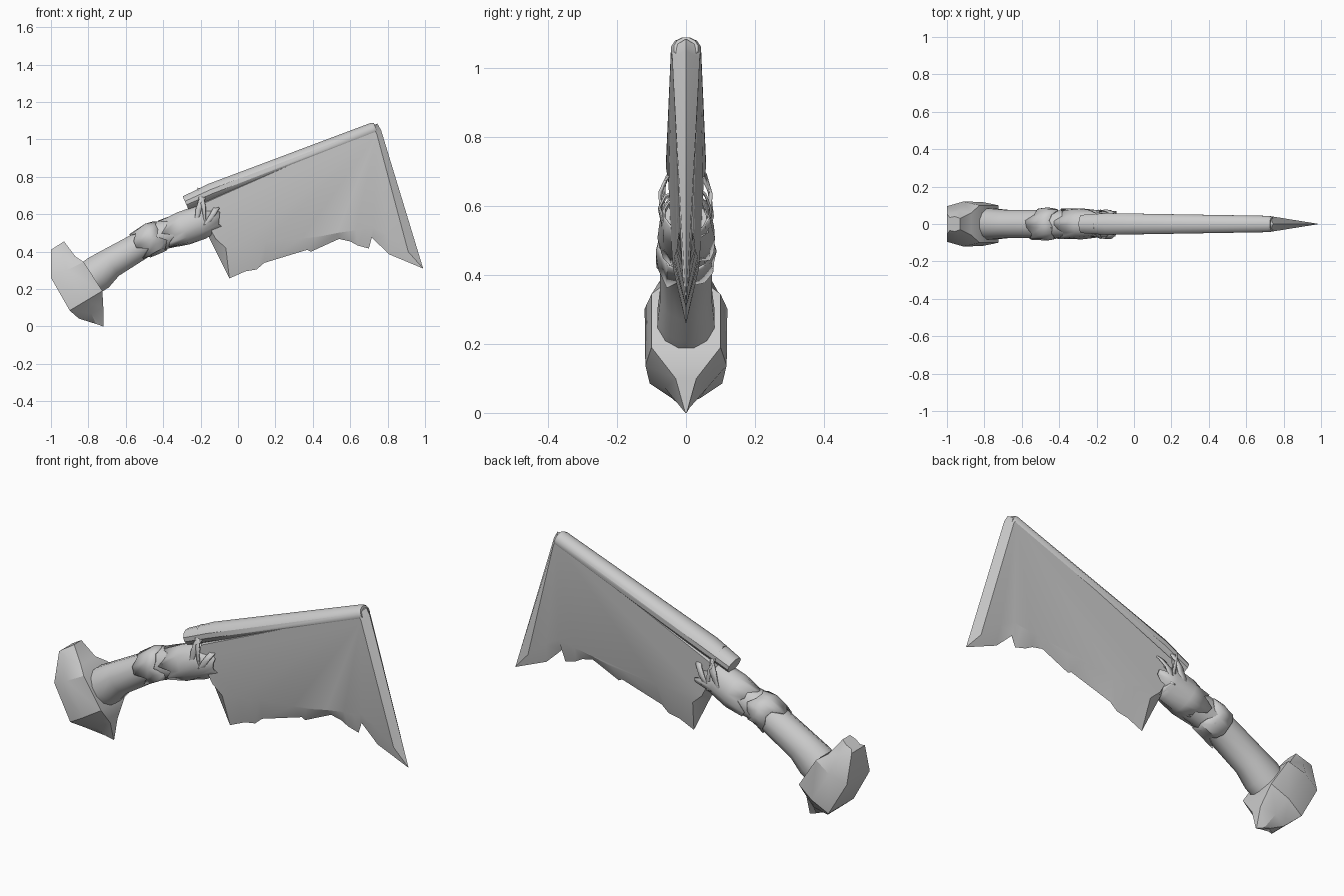
import bpy, bmesh, math, random
from mathutils import Vector

if "Cube" in bpy.data.objects:
    bpy.data.objects.remove(bpy.data.objects["Cube"])

random.seed(4)


def make(name, verts, faces, angle=35, thick=0):
    """Mesh object with consistent normals and sharp edges kept."""
    mesh = bpy.data.meshes.new(name)
    mesh.from_pydata([tuple(v) for v in verts], [], faces)
    bm = bmesh.new()
    bm.from_mesh(mesh)
    bmesh.ops.remove_doubles(bm, verts=bm.verts, dist=0.0005)
    bmesh.ops.recalc_face_normals(bm, faces=bm.faces)
    bm.to_mesh(mesh)
    bm.free()
    mesh.shade_smooth()
    mesh.set_sharp_from_angle(angle=math.radians(angle))
    obj = bpy.data.objects.new(name, mesh)
    bpy.context.collection.objects.link(obj)
    if thick:
        mod = obj.modifiers.new("thickness", 'SOLIDIFY')
        mod.thickness = thick
    return obj


def tube(name, path, sides, cap=True, ragged=0.0, jitter=0.0, angle=35, thick=0):
    """Loft ellipses along a path of (x, z, radius in plane, radius in y)."""
    verts, faces = [], []
    n = len(path)
    for i, (x, z, rp, ry) in enumerate(path):
        a, b = path[max(i - 1, 0)], path[min(i + 1, n - 1)]
        along = Vector((b[0] - a[0], 0, b[1] - a[1])).normalized()
        up = Vector((-along.z, 0, along.x))
        for k in range(sides):
            t = 2 * math.pi * (k + 0.5) / sides
            s = 1 + random.uniform(-jitter, jitter)
            p = Vector((x, 0, z)) + up * (rp * s * math.cos(t)) + Vector((0, ry * s * math.sin(t), 0))
            if ragged and i in (0, n - 1):
                p += along * random.uniform(-ragged, ragged)
            verts.append(p)
    for i in range(n - 1):
        for k in range(sides):
            j = (k + 1) % sides
            faces.append((i * sides + k, i * sides + j, (i + 1) * sides + j, (i + 1) * sides + k))
    if cap:
        faces += [tuple(range(sides)), tuple(range((n - 1) * sides, n * sides))]
    return make(name, verts, faces, angle, thick)


# Blade: flat sides (inner outline) bevelled to a chipped cutting edge (outer outline)
outer = [(-.20, .66), (-.215, .60), (-.147, .46), (-.046, .257), (.04, .295), (.10, .305), (.14, .34),
         (.37, .41), (.39, .40), (.54, .468), (.60, .455), (.64, .433), (.70, .417), (.715, .475),
         (.81, .385), (.99, .31), (.765, 1.05), (.745, 1.085)]
inner = [(-.18, .66), (-.19, .60), (-.12, .47), (-.065, .42), (.02, .44), (.09, .44), (.15, .455),
         (.34, .47), (.41, .475), (.53, .50), (.60, .51), (.63, .515), (.68, .52), (.725, .53),
         (.80, .49), (.91, .40), (.742, 1.03), (.725, 1.06)]


def half_thickness(x, z):
    return .05 - .012 * x - .04 * (.72 + .39 * (x + .13) - z)


n = len(outer)
verts = [(x, 0, z) for x, z in outer]
verts += [(x, -half_thickness(x, z), z) for x, z in inner]
verts += [(x, half_thickness(x, z), z) for x, z in inner]
faces = [tuple(range(n, 2 * n)), tuple(range(2 * n, 3 * n))]
for side in (n, 2 * n):
    faces += [(i, (i + 1) % n, side + (i + 1) % n, side + i) for i in range(n)]
make("blade", verts, faces, 25)

# Rounded spine along the back of the blade
tube("blade_spine", [(-.28, .66, .040, .050), (-.14, .722, .046, .060),
                     (.725, 1.053, .040, .045), (.738, 1.058, .034, .036)], 12)

# Grip, flared a little at the pommel
tube("handle", [(-.86, .20, .085, .085), (-.75, .285, .10, .085), (-.68, .34, .084, .078),
                (-.50, .445, .076, .078), (-.42, .485, .080, .076), (-.33, .505, .080, .074),
                (-.24, .545, .084, .070), (-.15, .565, .065, .062)], 12, angle=45)

# Torn cloth wrapped over the grip
tube("grip_cloth", [(-.52, .435, .083, .084), (-.46, .47, .088, .084), (-.41, .487, .083, .080)],
     14, cap=False, ragged=.03, jitter=.07, thick=.006)
tube("collar_cloth", [(-.37, .495, .083, .080), (-.29, .525, .092, .080),
                      (-.20, .560, .092, .074), (-.12, .575, .060, .066)],
     16, cap=False, ragged=.035, jitter=.07, thick=.006)

# Loose strips lashed around the blade root and spine
for i, (x, z, rp, lean) in enumerate([(-.215, .60, .125, .10), (-.185, .61, .125, -.06), (-.15, .575, .085, .12)]):
    verts, faces = [], []
    sides = 14
    for k in range(sides):
        t = 2 * math.pi * k / sides
        h = math.cos(t)
        for w in (-.014, .014):
            wob = random.uniform(-.010, .010)
            verts.append((x + w + wob + lean * h * .4, (.074 + random.uniform(-.005, .010)) * math.sin(t),
                          z + rp * h + wob))
    for k in range(sides):
        j = (k + 1) % sides
        faces.append((2 * k, 2 * k + 1, 2 * j + 1, 2 * j))
    make(f"lashing_{i + 1}", verts, faces, thick=.007)

# Pommel: faceted block lofted from the upper horn to the lower spike
# each ring: left (x, z), right (x, z), half width at left, right, and middle
rings = [((-.985, .42), (-.93, .455), .035, .030, .040),
         ((-1.0, .41), (-.87, .375), .055, .060, .070),
         ((-1.0, .26), (-.825, .345), .095, .100, .120),
         ((-.90, .085), (-.725, .19), .105, .100, .118),
         ((-.85, .042), (-.72, .10), .040, .030, .060),
         ((-.80, .028), (-.72, .0), .004, .002, .010)]
verts, faces = [], []
for (lx, lz), (rx, rz), wl, wr, wm in rings:
    mx, mz = (lx + rx) / 2, (lz + rz) / 2
    verts += [(lx, -wl, lz), (mx, -wm, mz), (rx, -wr, rz), (rx, wr, rz), (mx, wm, mz), (lx, wl, lz)]
for i in range(len(rings) - 1):
    for k in range(6):
        j = (k + 1) % 6
        faces.append((i * 6 + k, i * 6 + j, i * 6 + 6 + j, i * 6 + 6 + k))
faces += [tuple(range(6)), tuple(range(len(verts) - 6, len(verts)))]
make("pommel", verts, faces, 30)
